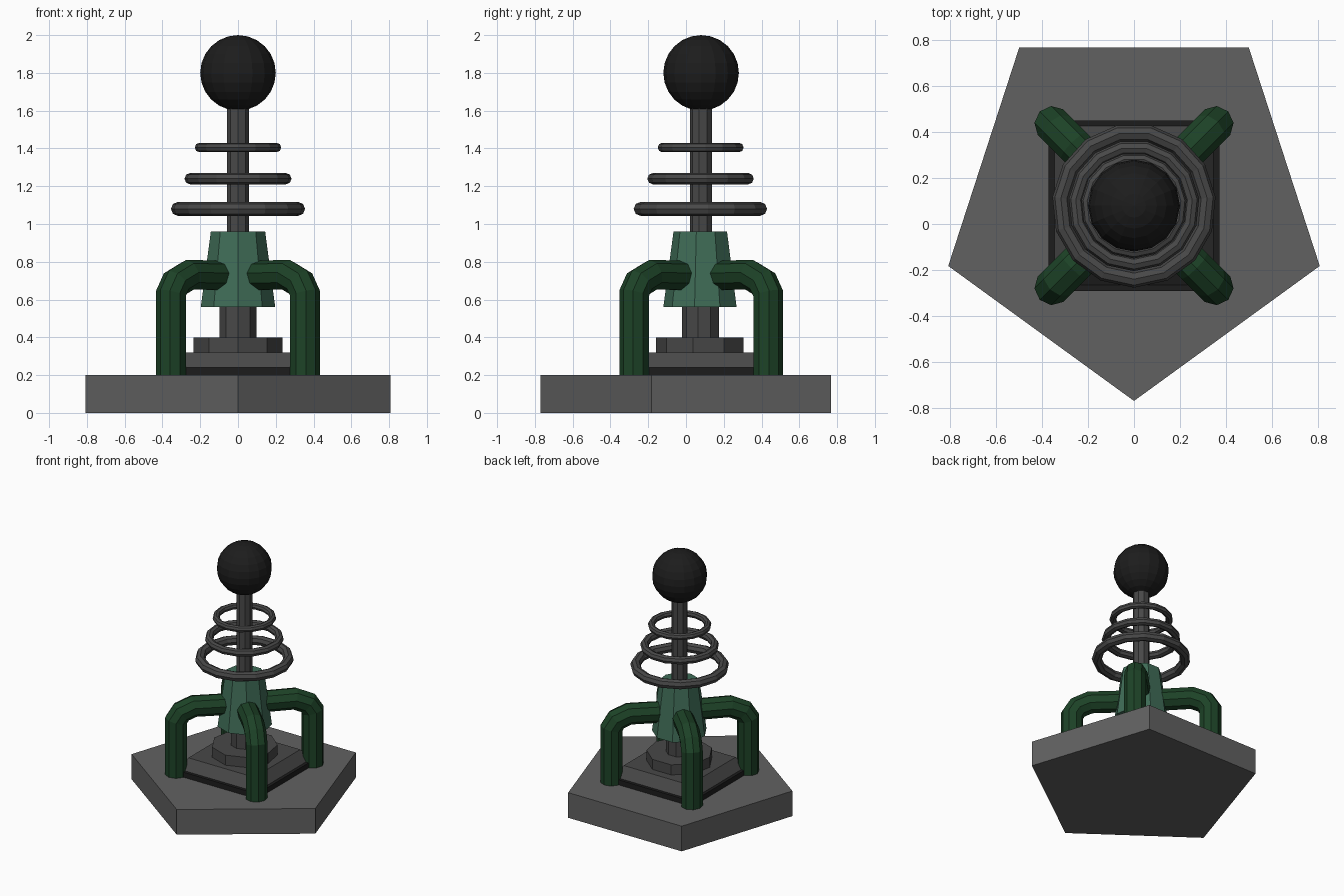
import bpy, bmesh, math
from mathutils import Vector

if "Cube" in bpy.data.objects:
    bpy.data.objects.remove(bpy.data.objects["Cube"])

CY = 0.08  # common axis of all stacked parts


def material(name, rgb):
    m = bpy.data.materials.new(name)
    m.diffuse_color = (*rgb, 1)
    m.use_nodes = True
    m.node_tree.nodes["Principled BSDF"].inputs["Base Color"].default_value = m.diffuse_color
    return m


BLACK = material("black", (0.012, 0.012, 0.012))
DARK_GREEN = material("dark_green", (0.012, 0.055, 0.02))
TEAL = material("teal_green", (0.05, 0.15, 0.095))
BASE_GREY = material("base_grey", (0.12, 0.12, 0.12))
DARK_GREY = material("dark_grey", (0.065, 0.065, 0.065))


def finish(name, bm, mat):
    bmesh.ops.recalc_face_normals(bm, faces=bm.faces)
    me = bpy.data.meshes.new(name)
    bm.to_mesh(me)
    bm.free()
    ob = bpy.data.objects.new(name, me)
    bpy.context.collection.objects.link(ob)
    me.materials.append(mat)
    return ob


def skin(bm, rings, closed=False):
    n = len(rings[0])
    pairs = list(zip(rings, rings[1:])) + ([(rings[-1], rings[0])] if closed else [])
    for a, b in pairs:
        for i in range(n):
            j = (i + 1) % n
            bm.faces.new((a[i], a[j], b[j], b[i]))
    if not closed:
        bm.faces.new(rings[0])
        bm.faces.new(rings[-1])


def spin(name, profile, sides, mat, closed=False, turn=0.0):
    """Revolve (radius, z) points; first corner points to the front."""
    bm = bmesh.new()
    rings = []
    for r, z in profile:
        angs = [turn - math.pi / 2 + 2 * math.pi * i / sides for i in range(sides)]
        rings.append([bm.verts.new((r * math.cos(a), CY + r * math.sin(a), z)) for a in angs])
    skin(bm, rings, closed)
    return finish(name, bm, mat)


# Pentagonal base and square plinth
spin("pentagon_base", [(0.85, 0), (0.85, 0.2)], 5, BASE_GREY)
q = math.pi / 4
spin("plinth_rim", [(0.525, 0.2), (0.525, 0.24)], 4, BLACK, turn=q)
spin("plinth_slope", [(0.49, 0.24), (0.41, 0.32)], 4, DARK_GREY, turn=q)

# Central column
spin("foot_collar", [(0.24, 0.32), (0.24, 0.40)], 9, DARK_GREY)
spin("lower_shaft", [(0.10, 0.40), (0.10, 0.60)], 9, DARK_GREY)
spin("tapered_hub", [(0.20, 0.56), (0.146, 0.96)], 9, TEAL)
spin("upper_shaft", [(0.06, 0.90), (0.06, 1.66)], 9, DARK_GREY)

# Floating rings, shrinking upward
for k, (R, r, z) in enumerate([(0.32, 0.037, 1.08), (0.255, 0.03, 1.24), (0.205, 0.025, 1.405)]):
    prof = [(R + r * math.cos(2 * math.pi * i / 8), z + r * math.sin(2 * math.pi * i / 8))
            for i in range(8)]
    spin(f"ring_{k + 1}", prof, 15, DARK_GREY, closed=True)

# Ball on top
bm = bmesh.new()
bmesh.ops.create_uvsphere(bm, u_segments=16, v_segments=12, radius=0.2)
bmesh.ops.translate(bm, verts=bm.verts, vec=(0, CY, 1.8))
finish("top_ball", bm, BLACK)

# Four bent pipe legs on the diagonals
PATH = [(0.5, 0.2), (0.5, 0.63), (0.462, 0.69), (0.37, 0.73), (0.09, 0.725)]


def leg(name, sx, sy):
    out = Vector((sx, sy, 0)).normalized()
    side = Vector((-out.y, out.x, 0))
    up = Vector((0, 0, 1))
    pts = [Vector(p) for p in PATH]
    bm = bmesh.new()
    rings = []
    for i, p in enumerate(pts):
        d1 = (p - pts[i - 1]).normalized() if i else (pts[1] - p).normalized()
        d2 = (pts[i + 1] - p).normalized() if i < len(pts) - 1 else d1
        t = (d1 + d2).normalized()
        stretch = 1 / t.dot(d1)  # mitre keeps pipe width constant
        normal = (out * t.y - up * t.x) * stretch
        centre = out * p.x + up * p.y + Vector((0, CY, 0))
        rings.append([bm.verts.new(centre + 0.08 * (normal * math.cos(a) + side * math.sin(a)))
                      for a in [2 * math.pi * j / 9 for j in range(9)]])
    skin(bm, rings)
    finish(name, bm, DARK_GREEN)


for sx, xn in ((-1, "left"), (1, "right")):
    for sy, yn in ((-1, "front"), (1, "back")):
        leg(f"{yn}_{xn}_leg", sx, sy)
